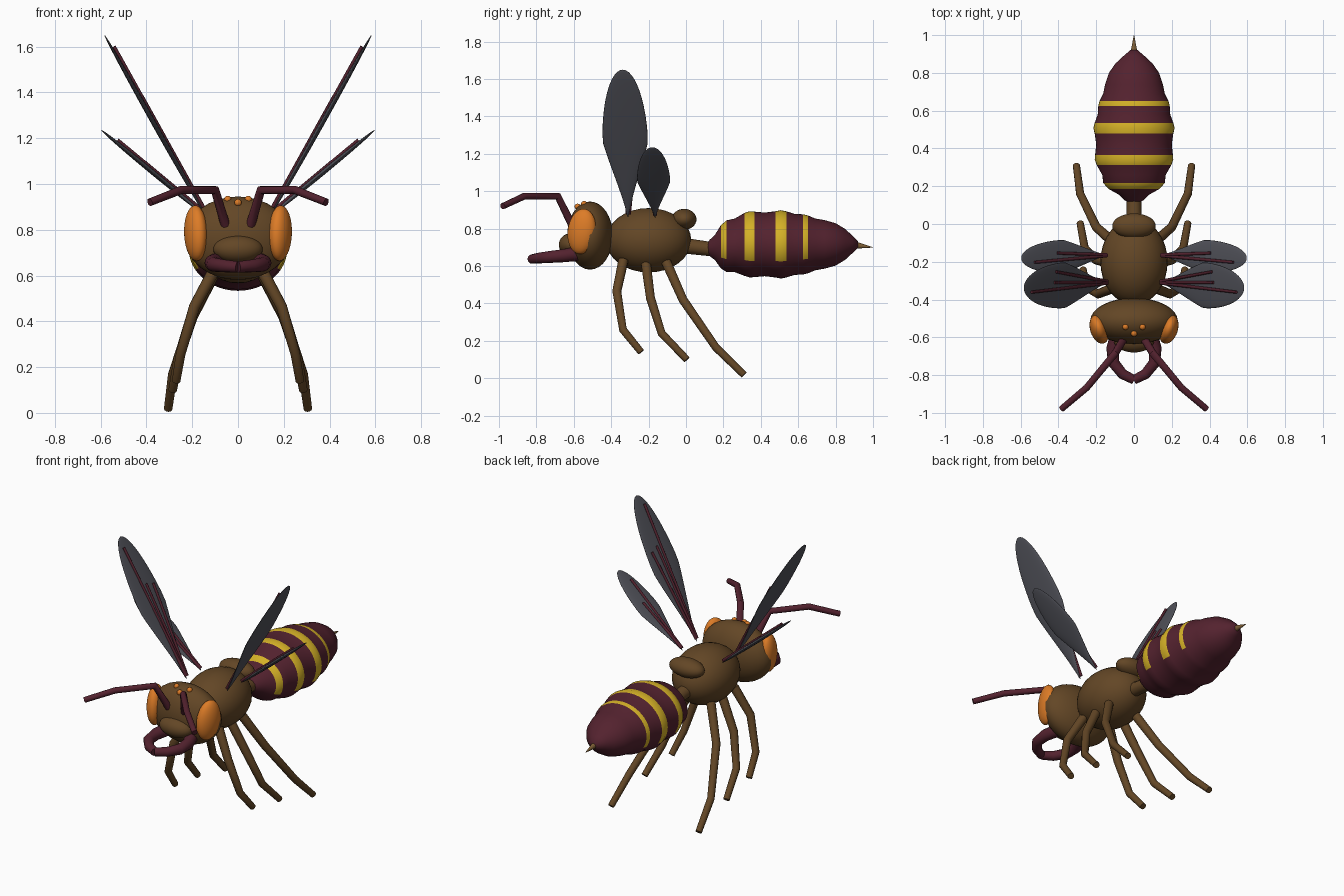
import bpy, bmesh, math
from mathutils import Vector, Matrix, Euler

if "Cube" in bpy.data.objects:
    bpy.data.objects.remove(bpy.data.objects["Cube"])


def material(name, rgb):
    m = bpy.data.materials.new(name)
    m.diffuse_color = (*rgb, 1)
    m.use_nodes = True
    m.node_tree.nodes["Principled BSDF"].inputs["Base Color"].default_value = m.diffuse_color
    return m


BROWN = material("brown", (0.125, 0.062, 0.019))
MAROON = material("maroon", (0.088, 0.016, 0.028))
YELLOW = material("yellow", (0.66, 0.44, 0.02))
ORANGE = material("orange", (0.72, 0.20, 0.02))
GREY = material("wing grey", (0.085, 0.087, 0.105))
TAN = material("tan", (0.20, 0.11, 0.035))


def finish(name, bm, mats):
    bmesh.ops.recalc_face_normals(bm, faces=bm.faces[:])
    me = bpy.data.meshes.new(name)
    bm.to_mesh(me)
    bm.free()
    ob = bpy.data.objects.new(name, me)
    bpy.context.collection.objects.link(ob)
    for m in mats:
        me.materials.append(m)
    for p in me.polygons:
        p.use_smooth = True
    return ob


def ellipsoid(name, centre, radii, mat, rot=(0, 0, 0), seg=32):
    bm = bmesh.new()
    bmesh.ops.create_uvsphere(bm, u_segments=seg, v_segments=seg // 2, radius=1)
    m = Matrix.LocRotScale(Vector(centre), Euler(rot), Vector(radii))
    bmesh.ops.transform(bm, matrix=m, verts=bm.verts[:])
    return finish(name, bm, [mat])


def tube(name, pts, radius, mat, taper=1.0):
    """Mitred round tube through the points, narrowing to the last one."""
    cu = bpy.data.curves.new(name, 'CURVE')
    cu.dimensions = '3D'
    cu.bevel_depth = radius
    cu.bevel_resolution = 4
    cu.use_fill_caps = True
    sp = cu.splines.new('POLY')
    sp.points.add(len(pts) - 1)
    for i, p in enumerate(pts):
        sp.points[i].co = (*p, 1)
        sp.points[i].radius = 1 + (taper - 1) * i / (len(pts) - 1)
    cu.materials.append(mat)
    ob = bpy.data.objects.new(name, cu)
    bpy.context.collection.objects.link(ob)
    bpy.ops.object.select_all(action='DESELECT')
    ob.select_set(True)
    bpy.context.view_layer.objects.active = ob
    bpy.ops.object.convert(target='MESH')
    bpy.ops.object.shade_smooth_by_angle(angle=math.radians(40))


# Body
ellipsoid("thorax", (0, -0.20, 0.738), (0.178, 0.228, 0.172), BROWN)
ellipsoid("scutellum", (0, -0.01, 0.85), (0.115, 0.066, 0.056), BROWN)
tube("waist", [(0, -0.02, 0.71), (0, 0.14, 0.69)], 0.042, BROWN, 0.9)

# Abdomen: ringed lathe along y, stripes only on the upper side
PROFILE = [(0.11, 0.02), (0.125, 0.05), (0.155, 0.08), (0.186, 0.135), (0.217, 0.163),
           (0.26, 0.168), (0.313, 0.198), (0.34, 0.208), (0.366, 0.206), (0.42, 0.200),
           (0.478, 0.208), (0.507, 0.215), (0.536, 0.208), (0.58, 0.192), (0.626, 0.189),
           (0.652, 0.182), (0.69, 0.163), (0.74, 0.153), (0.80, 0.133), (0.85, 0.098),
           (0.89, 0.055), (0.92, 0.02)]
STRIPES = [(0.186, 0.217), (0.313, 0.366), (0.478, 0.536), (0.626, 0.652)]
SEG = 48
bm = bmesh.new()
rings = []
for y, r in PROFILE:
    cz = 0.695 + 0.021 * min(1, max(0, (y - 0.11) / 0.2))
    rings.append([bm.verts.new((r * math.cos(2 * math.pi * k / SEG), y,
                                cz + 0.85 * r * math.sin(2 * math.pi * k / SEG)))
                  for k in range(SEG)])
for i in range(len(rings) - 1):
    mid = (PROFILE[i][0] + PROFILE[i + 1][0]) / 2
    striped = any(a < mid < b for a, b in STRIPES)
    for k in range(SEG):
        n = (k + 1) % SEG
        f = bm.faces.new((rings[i][k], rings[i][n], rings[i + 1][n], rings[i + 1][k]))
        f.material_index = int(striped and math.sin(2 * math.pi * (k + 0.5) / SEG) > -0.52)
bm.faces.new(rings[0])
bm.faces.new(rings[-1])
finish("abdomen", bm, [MAROON, YELLOW])
tube("stinger", [(0, 0.88, 0.715), (0, 1.0, 0.70)], 0.024, TAN, 0.04)

# Head
ellipsoid("head", (0, -0.513, 0.763), (0.232, 0.122, 0.182), BROWN)
ellipsoid("face_plate", (0, -0.615, 0.715), (0.108, 0.065, 0.06), BROWN)
for i, (x, y, z) in enumerate([(-0.045, -0.545, 0.932), (0.045, -0.545, 0.932), (0, -0.58, 0.918)]):
    ellipsoid(f"small_eye_{i}", (x, y, z), (0.016,) * 3, ORANGE, seg=16)


def wing(name, side, root, tip, half_width, veins):
    """Flattened sphere narrowed toward the root, with veins on the inner face."""
    root, tip = Vector(root), Vector(tip)
    along = tip - root
    across = Vector((0, 1, 0))
    normal = along.cross(across).normalized()
    if normal.z < 0:
        normal.negate()

    def place(s, w, t):
        p = root + along * s + across * w + normal * t
        return Vector((p.x * side, p.y, p.z))

    bm = bmesh.new()
    bmesh.ops.create_uvsphere(bm, u_segments=32, v_segments=24, radius=1)
    for v in bm.verts:
        s = (v.co.z + 1) / 2
        narrow = min(1, 0.1 + 1.75 * s)
        v.co = place(s, v.co.x * half_width * narrow, v.co.y * 0.011)
    finish(name, bm, [GREY])
    for i, (s, w) in enumerate(veins):
        tube(f"{name}_vein_{i}", [place(0.02, w * 0.1, 0.008), place(s, w, 0.012)], 0.009, MAROON, 0.85)


# Paired parts
LEGS = {
    "front_leg": [(0.10, -0.335, 0.63), (0.19, -0.37, 0.465), (0.25, -0.337, 0.26), (0.27, -0.24, 0.14)],
    "middle_leg": [(0.10, -0.215, 0.62), (0.20, -0.19, 0.43), (0.26, -0.13, 0.24), (0.285, 0.005, 0.10)],
    "rear_leg": [(0.10, -0.105, 0.62), (0.20, -0.016, 0.42), (0.285, 0.16, 0.165), (0.305, 0.31, 0.018)],
}
ANTENNA = [(0.055, -0.61, 0.82), (0.10, -0.685, 0.973), (0.25, -0.866, 0.973), (0.385, -0.98, 0.92)]
JAW = [(0.085, -0.58, 0.665), (0.112, -0.66, 0.655), (0.108, -0.735, 0.648), (0.06, -0.795, 0.642), (0.0, -0.825, 0.637)]
for side, tag in ((1, "right"), (-1, "left")):
    def flip(pts):
        return [(x * side, y, z) for x, y, z in pts]

    for name, pts in LEGS.items():
        tube(f"{name}_{tag}", flip(pts), 0.027, BROWN, 0.7)
    tube(f"antenna_{tag}", flip(ANTENNA), 0.021, MAROON, 0.8)
    tube(f"jaw_{tag}", flip(JAW), 0.038, MAROON, 0.65)
    ellipsoid(f"eye_{tag}", (0.184 * side, -0.557, 0.785), (0.048, 0.078, 0.122), ORANGE,
              rot=(math.radians(-8), 0, math.radians(-18 * side)))
    wing(f"fore_wing_{tag}", side, (0.14, -0.31, 0.86), (0.583, -0.338, 1.65), 0.122,
         [(0.93, -0.025), (0.66, 0.018), (0.64, 0.075)])
    wing(f"hind_wing_{tag}", side, (0.14, -0.165, 0.86), (0.597, -0.18, 1.235), 0.089,
         [(0.86, -0.025), (0.60, 0.02)])
